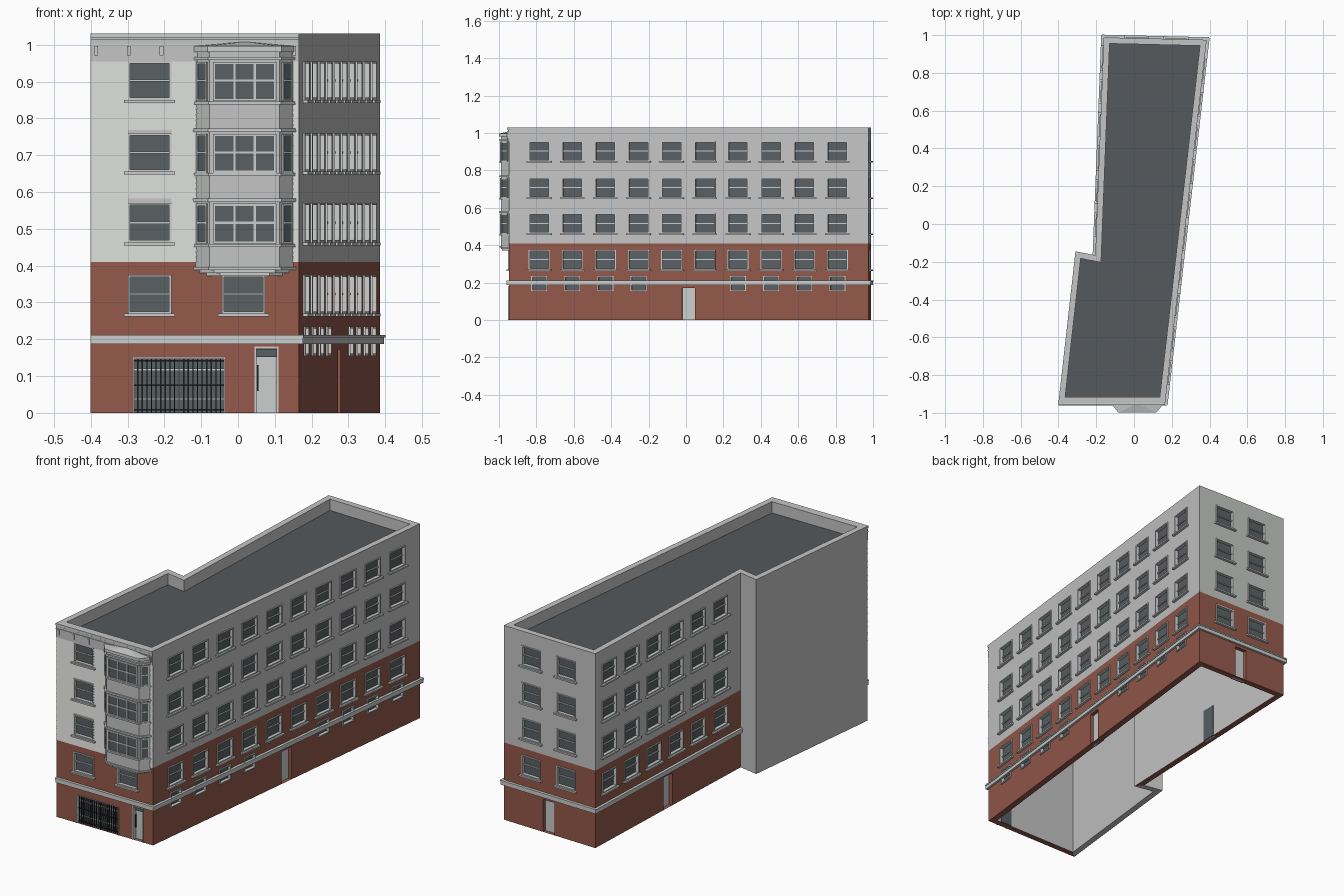
import bpy, bmesh, math
from mathutils import Vector, Matrix

cube = bpy.data.objects.get("Cube")
if cube:
    bpy.data.objects.remove(cube)

def material(name, rgb):
    m = bpy.data.materials.new(name)
    m.use_nodes = True
    m.diffuse_color = (*rgb, 1)
    m.node_tree.nodes["Principled BSDF"].inputs["Base Color"].default_value = (*rgb, 1)
    return m

PLASTER = material("plaster_grey", (.55, .56, .55))
TRIM = material("trim_light_grey", (.60, .62, .61))
SIDING = material("siding_pale_grey", (.64, .65, .63))
BRICK = material("brick_red", (.30, .10, .07))
GLASS = material("window_grey", (.10, .117, .127))
ROOF = material("roof_dark_grey", (.09, .10, .107))
IRON = material("iron_black", (.025, .027, .03))

parts = {}  # part name -> (bmesh, material)

def part(name, mat):
    return parts.setdefault(name, (bmesh.new(), mat))[0]

def face(name, mat, pts):
    bm = part(name, mat)
    bm.faces.new([bm.verts.new(p) for p in pts])

def box(name, mat, frame, x0, x1, y0, y1, z0, z1):
    centre = Vector((x0 + x1, y0 + y1, z0 + z1)) / 2
    size = Matrix.Diagonal((x1 - x0, y1 - y0, z1 - z0, 1))
    bmesh.ops.create_cube(part(name, mat), size=1, matrix=frame @ Matrix.Translation(centre) @ size)

def prism(name, mat, poly, z0, z1):
    lo = [Vector((*p, z0)) for p in poly]
    hi = [Vector((*p, z1)) for p in poly]
    face(name, mat, hi)
    face(name, mat, lo[::-1])
    for i in range(len(poly)):
        j = (i + 1) % len(poly)
        face(name, mat, [lo[i], lo[j], hi[j], hi[i]])

# Wall frame: x runs along the wall, y points indoors, z is up
def wall_frame(a, b):
    d = Vector((b[0] - a[0], b[1] - a[1]))
    turn = Matrix.Rotation(math.atan2(d.y, d.x), 4, 'Z')
    return Matrix.Translation((a[0], a[1], 0)) @ turn, d.length

def inset(poly, t):
    out = []
    for i, p in enumerate(poly):
        p = Vector(p)
        a = (p - Vector(poly[i - 1])).normalized()
        b = (Vector(poly[(i + 1) % len(poly)]) - p).normalized()
        na, nb = Vector((-a.y, a.x)), Vector((-b.y, b.x))
        out.append(p + (na + nb) * t / (1 + na.dot(nb)))
    return out

HEIGHT, ROOF_Z, BRICK_Z, THICK = 1.03, .97, .41, .032
ROWS = [(.27, .375), (.463, .57), (.655, .76), (.85, .955)]
FOOT = [(-.40, -.947), (.165, -.947), (.385, .975), (-.16, .988), (-.205, -.165), (-.31, -.145)]
NAMES = ["front", "right", "back", "left", "notch", "wing"]

def wall(side, frame, length, openings, bricked):
    xs = sorted({0, length, *[v for o in openings for v in o[:2]]})
    zs = sorted({0, BRICK_Z, HEIGHT, *[v for o in openings for v in o[2:]]})
    for x0, x1 in zip(xs, xs[1:]):
        for z0, z1 in zip(zs, zs[1:]):
            cx, cz = (x0 + x1) / 2, (z0 + z1) / 2
            if any(o[0] < cx < o[1] and o[2] < cz < o[3] for o in openings):
                continue
            low = bricked and cz < BRICK_Z
            name, mat = (side + "_brick_wall", BRICK) if low else (side + "_plaster_wall", PLASTER)
            face(name, mat, [frame @ Vector(p) for p in
                             ((x0, 0, z0), (x1, 0, z0), (x1, 0, z1), (x0, 0, z1))])

def surround(name, mat, f, x0, x1, z0, z1, w, y0, y1):
    box(name, mat, f, x0, x0 + w, y0, y1, z0, z1)
    box(name, mat, f, x1 - w, x1, y0, y1, z0, z1)
    box(name, mat, f, x0, x1, y0, y1, z1 - w, z1)

def window(side, f, x0, x1, z0, z1, sill=True):
    frames = side + "_window_frames"
    surround(frames, TRIM, f, x0, x1, z0, z1, .006, -.005, .02)
    box(frames, TRIM, f, x0, x1, -.005, .02, z0, z0 + .006)
    mid = (z0 + z1) / 2
    box(frames, TRIM, f, x0, x1, .006, .013, mid - .003, mid + .003)
    box(side + "_window_glass", GLASS, f, x0, x1, .012, .018, z0, z1)
    if sill:
        box(side + "_sills", TRIM, f, x0 - .01, x1 + .01, -.014, .004, z0 - .008, z0)

def door(side, f, x0, x1, top):
    surround(side + "_door_jambs", BRICK, f, x0, x1, 0, top, .003, 0, .03)
    box(side + "_door", TRIM, f, x0, x1, .02, .03, 0, top)
    box(side + "_door_inner_face", GLASS, f, x0, x1, .03, .036, 0, top)

frames = {n: wall_frame(FOOT[i], FOOT[(i + 1) % 6]) for i, n in enumerate(NAMES)}

def spans(centres, width, rows):
    return [(c - width / 2, c + width / 2, *r) for c in centres for r in rows]

# Side and back walls: columns of windows, half-height windows behind the belt, doors
right_len, back_len, left_len = (frames[n][1] for n in ("right", "back", "left"))
right_cols = [(.162 + .1772 * i) * right_len / 1.922 for i in range(10)]
columns = {"right": right_cols, "back": [back_len * .30, back_len * .68],
           "left": [.11 + .1765 * i for i in range(6)]}
doors = {"right": right_len * .5, "back": back_len * .49, "left": left_len * .5}
for side, cols in columns.items():
    f, length = frames[side]
    tall = spans(cols, .112, ROWS)
    small = spans(cols[:4] + cols[6:], .085, [(.155, .235)]) if side == "right" else []
    entry = (doors[side] - .038, doors[side] + .038, 0, .175)
    wall(side, f, length, tall + small + [entry], True)
    for o in tall:
        window(side, f, *o)
    for o in small:
        window(side + "_low", f, *o, sill=False)
    door(side, f, entry[0], entry[1], entry[3])
for side in ("notch", "wing"):
    wall(side, *frames[side], [], False)

# Front wall
f, length = frames["front"]
front_windows = spans([.16], .118, ROWS) + spans([.415], .118, ROWS[:1])
gate, entry = (.115, .365, 0, .15), (.445, .51, 0, .18)
wall("front", f, length, front_windows + [gate, entry], True)
for o in front_windows:
    window("front", f, *o)
door("front", f, entry[0], entry[1], entry[3])
surround("front_door_frame", TRIM, f, *entry, .005, -.004, .022)
box("front_door_transom", GLASS, f, .45, .505, .014, .021, .152, .174)
box("front_door_handle", IRON, f, .452, .455, .012, .021, .06, .13)

# Barred gate
box("gate_backing", GLASS, f, *gate[:2], .02, .026, *gate[2:])
surround("gate_frame", TRIM, f, *gate, .003, -.003, .026)
for z in (.008, .038, .075, .117, .142):
    box("gate_rails", TRIM if z in (.038, .117) else IRON, f, *gate[:2], .012, .018, z - .002, z + .002) \
        if z not in (.038, .117) else box("gate_light_rails", TRIM, f, *gate[:2], .011, .018, z - .003, z + .003)
for i in range(1, 20):
    x, w = gate[0] + .0125 * i, .0016
    box("gate_bars", IRON, f, x - w, x + w, .006, .012, 0, .147)
box("gate_post", TRIM, f, .2385, .2415, .004, .012, 0, .147)

# Lapped siding, cut round the windows
boards = 38
step = (.955 - BRICK_Z) / boards
for i in range(boards):
    z0 = BRICK_Z + i * step
    z1 = z0 + step
    crossed = any(r[0] < z1 and r[1] > z0 for r in ROWS)
    for x0, x1 in ([(0, .101), (.219, .29)] if crossed else [(0, .29)]) + [(.545, length)]:
        face("front_siding", SIDING, [f @ Vector(p) for p in
             ((x0, -.004, z0), (x1, -.004, z0), (x1, -.001, z1), (x0, -.001, z1))])
        face("front_siding", SIDING, [f @ Vector(p) for p in
             ((x0, 0, z0), (x1, 0, z0), (x1, -.004, z0), (x0, -.004, z0))])

# Frieze, brackets and cornice
box("frieze", PLASTER, f, 0, length, -.005, 0, .955, 1.015)
box("frieze_moulding", TRIM, f, 0, length, -.008, 0, .998, 1.003)
box("cornice", TRIM, f, 0, length, -.01, 0, 1.018, HEIGHT)
for x in (.015, .103, .192, .553):
    box("frieze_brackets", TRIM, f, x - .005, x + .005, -.01, 0, .97, .997)

# Belt course round the brick storey
for side in ("front", "right", "back", "left"):
    g, n = frames[side]
    e0 = 0 if side == "front" else .011
    e1 = 0 if side == "left" else .011
    box("belt_course", TRIM, g, -e0, n + e1, -.011, 0, .187, .207)
    box("belt_course_lip", TRIM, g, -e0, n + e1, -.014, 0, .205, .212)

# Bay window
def bay(off, shrink=0):
    cx, y, a, b = .018, -.947, .133 + off - shrink, .095 + off * .6 - shrink
    return [(cx - a, y), (cx - b, y - .043 - off), (cx + b, y - .043 - off), (cx + a, y)]

prism("bay_body", PLASTER, bay(0), .392, .985)
prism("bay_cornice", TRIM, bay(.009), .98, .996)
for i in range(3):
    prism("bay_corbels", TRIM, bay(-.006 * i + .006, .012 * i), .388 - .008 * i, .396 - .008 * i)
ring = [Vector((*p, .996)) for p in bay(.009)]
for a, b in zip(ring, ring[1:]):
    face("bay_roof", PLASTER, [a, b, Vector((.018, -.95, 1.008))])
outline = bay(0)
for z0, z1 in ROWS[1:]:
    prism("bay_ledges", TRIM, bay(.006), z0 - .012, z0 - .004)
    prism("bay_ledges", TRIM, bay(.008), z1 + .003, z1 + .012)
    for i, panes in enumerate((1, 3, 1)):
        g, n = wall_frame(outline[i], outline[i + 1])
        m = .012 if panes == 3 else .011
        box("bay_glass", GLASS, g, m, n - m, -.002, 0, z0, z1 - .005)
        for k in range(panes + 1):
            x = m + (n - 2 * m) * k / panes
            box("bay_mullions", TRIM, g, x - .003, x + .003, -.005, 0, z0, z1 - .005)
        for z in (z0, (z0 + z1) / 2, z1 - .005):
            box("bay_mullions", TRIM, g, m - .003, n - m + .003, -.005, 0, z - .003, z + .003)

# Parapet, roof, hollow interior and wall bottoms
inner = inset(FOOT, THICK)
up = lambda p, z: Vector((p[0], p[1], z))
for i in range(6):
    j = (i + 1) % 6
    face("parapet_top", PLASTER, [up(FOOT[i], HEIGHT), up(FOOT[j], HEIGHT), up(inner[j], HEIGHT), up(inner[i], HEIGHT)])
    face("parapet_inside", PLASTER, [up(inner[i], ROOF_Z), up(inner[i], HEIGHT), up(inner[j], HEIGHT), up(inner[j], ROOF_Z)])
    face("interior_walls", PLASTER, [up(inner[i], 0), up(inner[i], ROOF_Z), up(inner[j], ROOF_Z), up(inner[j], 0)])
    name, mat = ("brick_footing", BRICK) if i < 4 else ("plaster_footing", PLASTER)
    face(name, mat, [up(FOOT[i], 0), up(inner[i], 0), up(inner[j], 0), up(FOOT[j], 0)])
face("roof", ROOF, [up(p, ROOF_Z) for p in inner])
face("interior_ceiling", PLASTER, [up(p, ROOF_Z - .005) for p in reversed(inner)])

for name, (bm, mat) in parts.items():
    mesh = bpy.data.meshes.new(name)
    bmesh.ops.remove_doubles(bm, verts=bm.verts, dist=1e-6) if "wall" in name else None
    bm.to_mesh(mesh)
    bm.free()
    mesh.materials.append(mat)
    bpy.context.collection.objects.link(bpy.data.objects.new(name, mesh))
